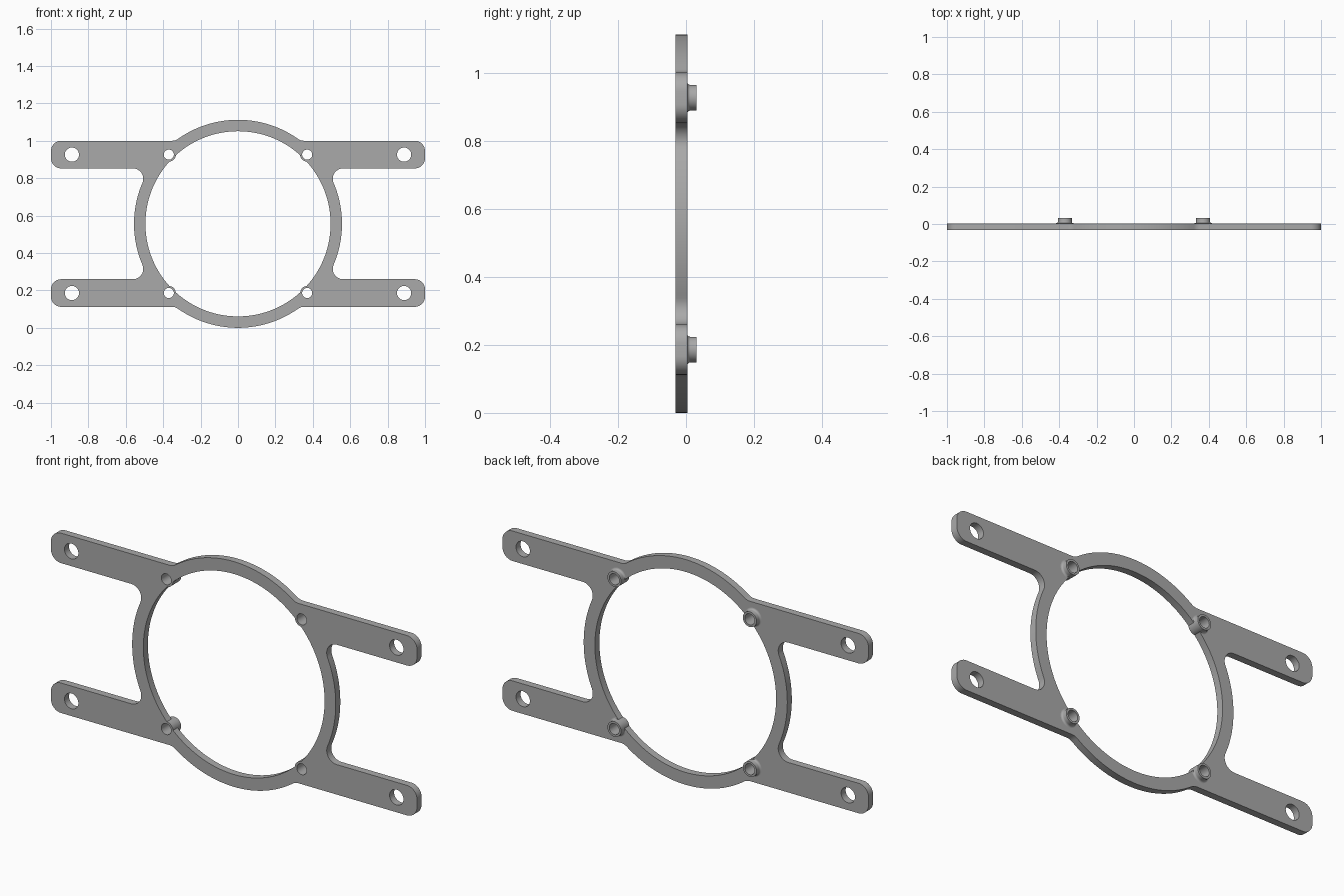
import bpy, bmesh
from math import sin, cos, pi, sqrt, atan2, acos, hypot

cube = bpy.data.objects.get("Cube")
if cube:
    bpy.data.objects.remove(cube, do_unlink=True)

# Main dimensions
OUTER, INNER = 0.556, 0.495
ARM_LOW, ARM_HIGH, ARM_END = 0.296, 0.444, 1.0
CORNER = 0.055
FRONT, BACK, TIP = -0.0315, 0.004, 0.0315
BOSS, BOSS_HOLE, BOSS_POS = 0.0375, 0.027, 0.37
ARM_HOLE, ARM_HOLE_X = 0.038, 0.888
FLARE = 0.009
MID_Z = OUTER

metal = bpy.data.materials.new("grey metal")
metal.use_nodes = True
grey = (0.4, 0.4, 0.4, 1)
metal.diffuse_color = grey
metal.node_tree.nodes["Principled BSDF"].inputs["Base Color"].default_value = grey


def arc(cx, cz, r, a, b, n):
    return [(cx + r * cos(a + (b - a) * i / n), cz + r * sin(a + (b - a) * i / n))
            for i in range(n + 1)]


def circle(cx, cz, r, n=32):
    return arc(cx, cz, r, 0, 2 * pi, n)[:-1]


def four_way(quarter):
    """Mirror a first-quadrant path (running from +z to +x) into a closed loop."""
    back = quarter[::-1]
    loop = (quarter + [(x, -z) for x, z in back]
            + [(-x, -z) for x, z in quarter] + [(-x, z) for x, z in back])
    return [p for i, p in enumerate(loop)
            if hypot(p[0] - loop[i - 1][0], p[1] - loop[i - 1][1]) > 1e-5]


def finish(bm, name):
    bmesh.ops.recalc_face_normals(bm, faces=bm.faces)
    mesh = bpy.data.meshes.new(name)
    bm.to_mesh(mesh)
    bm.free()
    mesh.materials.append(metal)
    obj = bpy.data.objects.new(name, mesh)
    bpy.context.collection.objects.link(obj)
    bpy.ops.object.select_all(action='DESELECT')
    obj.select_set(True)
    bpy.context.view_layer.objects.active = obj
    bpy.ops.object.shade_smooth_by_angle(angle=pi / 6)
    return obj


# Outer outline: ring arc, fillet, rounded arm, fillet, ring arc
reach = OUTER + CORNER
top_z, low_z = ARM_HIGH + CORNER, ARM_LOW - CORNER
top_x, low_x = sqrt(reach**2 - top_z**2), sqrt(reach**2 - low_z**2)
top_a, low_a = atan2(top_z, top_x), atan2(low_z, low_x)
end = ARM_END - CORNER
outline = four_way(
    arc(0, 0, OUTER, pi / 2, top_a, 20)
    + arc(top_x, top_z, CORNER, top_a + pi, 1.5 * pi, 6)
    + arc(end, ARM_HIGH - CORNER, CORNER, pi / 2, 0, 10)
    + arc(end, ARM_LOW + CORNER, CORNER, 0, -pi / 2, 10)
    + arc(low_x, low_z, CORNER, pi / 2, low_a + pi, 12)
    + arc(0, 0, OUTER, low_a, 0, 16))

# Central opening, notched by the four bosses
d = BOSS_POS * sqrt(2)
alpha = acos((d**2 + INNER**2 - BOSS**2) / (2 * d * INNER))
beta = acos((d**2 + BOSS**2 - INNER**2) / (2 * d * BOSS))
opening = four_way(
    arc(0, 0, INNER, pi / 2, pi / 4 + alpha, 24)
    + arc(BOSS_POS, BOSS_POS, BOSS, 1.25 * pi - beta, 1.25 * pi + beta, 10)
    + arc(0, 0, INNER, pi / 4 - alpha, 0, 24))

# Plate: fill the outline around its holes and extrude it
signs = [(sx, sz) for sx in (1, -1) for sz in (1, -1)]
loops = [outline, opening]
for sx, sz in signs:
    loops.append(circle(sx * ARM_HOLE_X, sz * BOSS_POS, ARM_HOLE))
    loops.append(circle(sx * BOSS_POS, sz * BOSS_POS, BOSS_HOLE))
bm = bmesh.new()
for loop in loops:
    vs = [bm.verts.new((x, FRONT, z + MID_Z)) for x, z in loop]
    for i, v in enumerate(vs):
        bm.edges.new((vs[i - 1], v))
bmesh.ops.triangle_fill(bm, use_beauty=True, edges=bm.edges[:])
grown = bmesh.ops.extrude_face_region(bm, geom=bm.faces[:], use_keep_orig=True)
for v in grown["geom"]:
    if isinstance(v, bmesh.types.BMVert):
        v.co.y = BACK
finish(bm, "mounting_plate")

# Bosses: flared tubes on the back, the flare trimmed at the opening
profile = [(BOSS + FLARE * (1 - sin(t)), BACK + FLARE * (1 - cos(t)))
           for t in [i * pi / 10 for i in range(6)]]
profile += [(BOSS, TIP), (BOSS_HOLE, TIP), (BOSS_HOLE, BACK)]
for sx, sz in signs:
    bm = bmesh.new()
    rings = []
    for r, y in profile:
        ring = []
        for i in range(32):
            a = 2 * pi * i / 32
            cx, cz = sx * BOSS_POS, sz * BOSS_POS
            rad = r
            if r > BOSS and hypot(cx + r * cos(a), cz + r * sin(a)) < INNER:
                rad = BOSS
            ring.append(bm.verts.new((cx + rad * cos(a), y, cz + rad * sin(a) + MID_Z)))
        rings.append(ring)
    for lower, upper in zip(rings, rings[1:]):
        for i in range(32):
            bm.faces.new((lower[i - 1], lower[i], upper[i], upper[i - 1]))
    side = "left" if sx > 0 else "right"
    finish(bm, ("upper_" if sz > 0 else "lower_") + side + "_boss")
